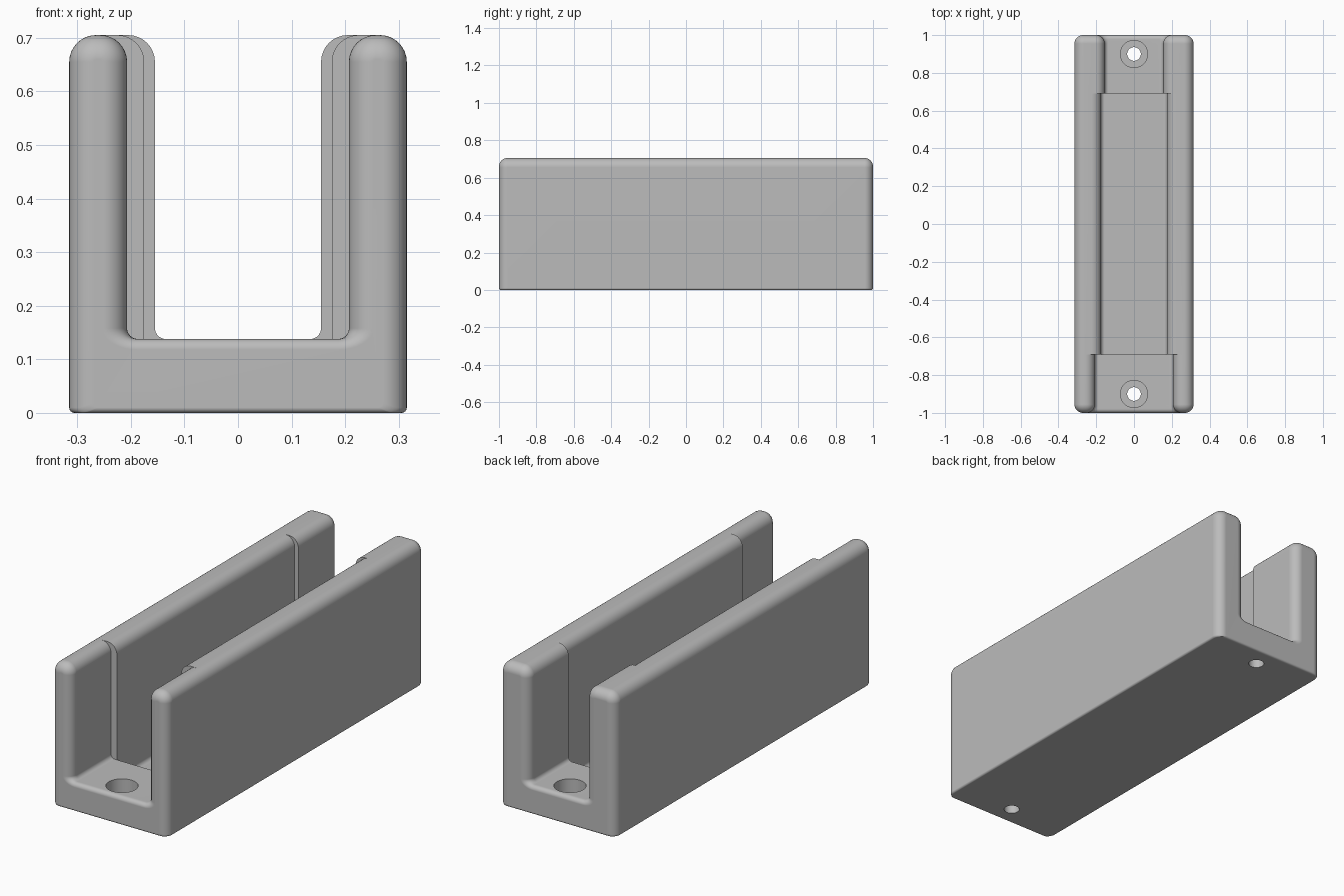
import bpy
import bmesh
from math import sin, cos, pi, sqrt

HALF_W, HEIGHT, FLOOR, POCKET, STEP_Y = 0.315, 0.705, 0.138, 0.04, 0.69
TOP_R, END_R, LIP_R, BASE_R, FILLET = 0.05, 0.045, 0.02, 0.01, 0.02
SEG = 8

if "Cube" in bpy.data.objects:
    bpy.data.objects.remove(bpy.data.objects["Cube"])

grey = bpy.data.materials.new("plain grey")
grey.use_nodes = True
grey.diffuse_color = (0.5, 0.5, 0.5, 1)
grey.node_tree.nodes["Principled BSDF"].inputs["Base Color"].default_value = (0.5, 0.5, 0.5, 1)


def inset(e, r):
    """Inward shift of a surface at distance e from an end rounded by r."""
    return r - sqrt(max(0, r * r - (r - e) ** 2)) if e < r else 0


def arc(cx, cz, rx, rz, start, end):
    angles = [start + (end - start) * i / SEG for i in range(SEG + 1)]
    return [(cx + rx * cos(a), cz + rz * sin(a)) for a in angles]


def channel_profile(inner, floor, e):
    """Rounded U outline at distance e from the open end."""
    d, lip, base = inset(e, END_R), inset(e, LIP_R), inset(e, BASE_R)
    r, rx, rz = TOP_R - d, FILLET + d, FILLET + lip
    top = HEIGHT - d - r
    half = arc(inner + d - rx, floor - lip + rz, rx, rz, -pi / 2, 0)
    half += arc(inner + d + r, top, r, r, pi, pi / 2)
    half += arc(HALF_W - d - r, top, r, r, pi / 2, 0)
    half += arc(HALF_W - d - BASE_R, base + BASE_R, BASE_R, BASE_R, 0, -pi / 2)
    return half + [(-x, z) for x, z in reversed(half)]


def finish(name, bm):
    bmesh.ops.recalc_face_normals(bm, faces=bm.faces)
    mesh = bpy.data.meshes.new(name)
    bm.to_mesh(mesh)
    bm.free()
    mesh.materials.append(grey)
    obj = bpy.data.objects.new(name, mesh)
    bpy.context.collection.objects.link(obj)
    return obj


def loft(name, rings):
    bm = bmesh.new()
    loops = [[bm.verts.new(p) for p in ring] for ring in rings]
    n = len(loops[0])
    for a, b in zip(loops, loops[1:]):
        for i in range(n):
            j = (i + 1) % n
            bm.faces.new((a[i], a[j], b[j], b[i]))
    bm.faces.new(loops[0])
    bm.faces.new(loops[-1])
    return finish(name, bm)


def end_section(name, inner, side):
    """Section from the step to a rounded open end; side is -1 front, 1 back."""
    offsets = [END_R * (1 - cos(pi / 2 * i / 10)) for i in range(11)] + [1 - STEP_Y]
    return loft(name, [[(x, side * (1 - e if e < 1 - STEP_Y else STEP_Y), z)
                        for x, z in channel_profile(inner, FLOOR, e)] for e in offsets])


def screw_hole(name, y):
    """Stepped cutter: narrow bore with a wide flat-bottomed seat above."""
    outline = [(0.036, -0.1), (0.036, 0.045), (0.072, 0.045), (0.072, 0.3)]
    return loft(name, [[(r * cos(2 * pi * i / 48), y + r * sin(2 * pi * i / 48), z)
                        for i in range(48)] for r, z in outline])


# Middle of the channel, with a deeper floor
body = loft("channel_body", [[(x, y, z) for x, z in channel_profile(0.175, POCKET, 1)]
                             for y in (-STEP_Y, STEP_Y)])

# Wide front end, narrow back end and the two screw holes
parts = [(end_section("front_end", 0.207, -1), 'UNION'),
         (end_section("back_end", 0.155, 1), 'UNION'),
         (screw_hole("front_hole", -0.9), 'DIFFERENCE'),
         (screw_hole("back_hole", 0.9), 'DIFFERENCE')]
bpy.context.view_layer.objects.active = body
body.select_set(True)
for part, operation in parts:
    part.hide_render = True
    mod = body.modifiers.new(part.name, 'BOOLEAN')
    mod.solver, mod.operation, mod.object = 'EXACT', operation, part
    bpy.ops.object.modifier_apply(modifier=mod.name)
    bpy.data.objects.remove(part)

# Smooth roundings with flat walls
bpy.ops.object.shade_smooth_by_angle(angle=pi / 6)
normals = body.modifiers.new("flat_walls", 'WEIGHTED_NORMAL')
normals.keep_sharp = True
